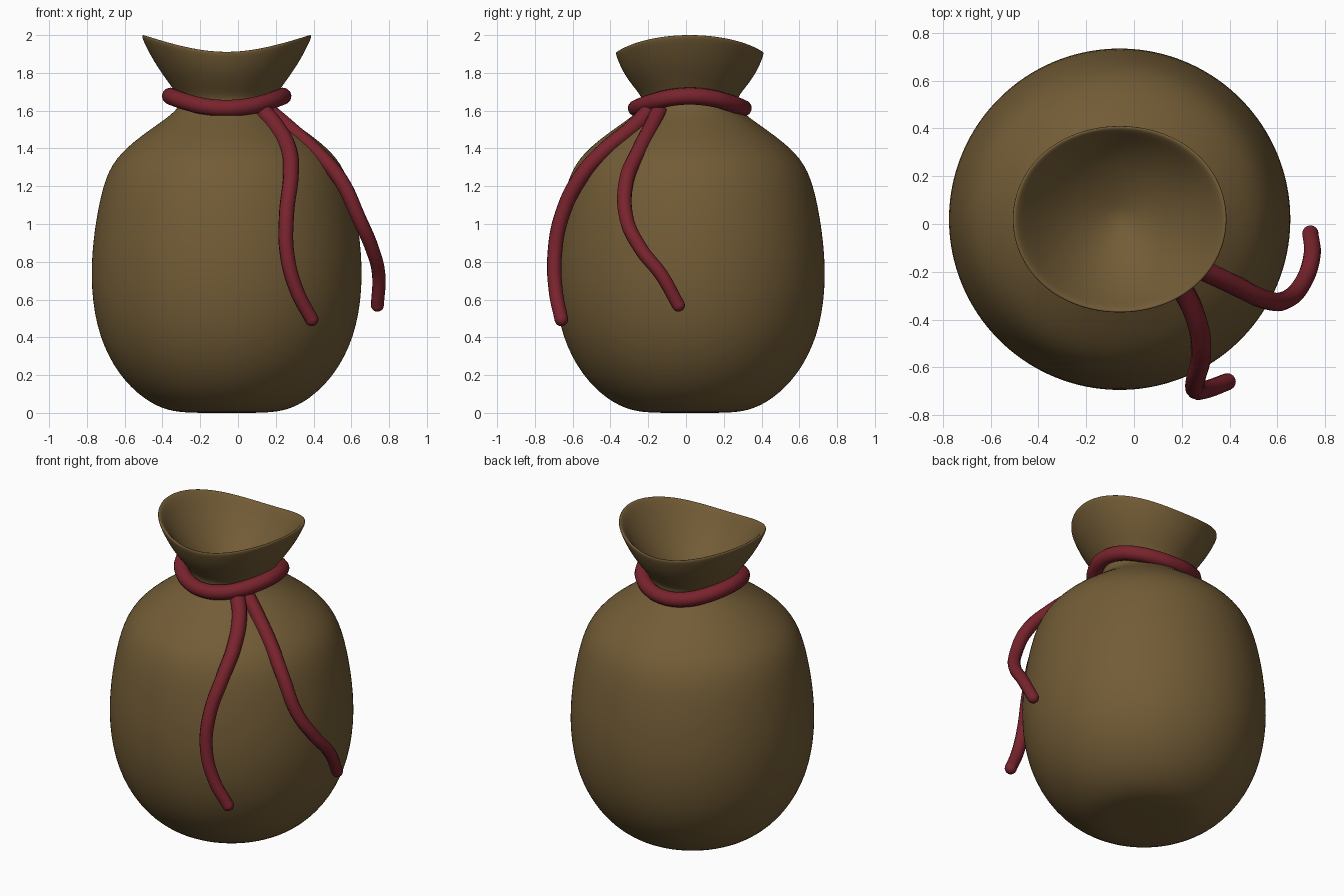
import bpy, bmesh
from math import cos, sin, pi

if "Cube" in bpy.data.objects:
    bpy.data.objects.remove(bpy.data.objects["Cube"])

CX, CY = -0.06, 0.02


def material(name, rgb):
    m = bpy.data.materials.new(name)
    m.diffuse_color = (*rgb, 1)
    m.use_nodes = True
    m.node_tree.nodes["Principled BSDF"].inputs["Base Color"].default_value = m.diffuse_color
    return m


cloth = material("brown_cloth", (0.17, 0.107, 0.037))
cord = material("red_cord", (0.19, 0.017, 0.026))

# Sack: revolved profile (radius, height), outside then down into the funnel mouth
profile = [(0.18, 0.0), (0.31, 0.008), (0.44, 0.07), (0.575, 0.2), (0.68, 0.4),
           (0.723, 0.65), (0.714, 0.9), (0.67, 1.16), (0.615, 1.32), (0.50, 1.435),
           (0.34, 1.545), (0.255, 1.61), (0.245, 1.665), (0.315, 1.75),
           (0.375, 1.84), (0.408, 1.91), (0.424, 1.95), (0.415, 1.96),
           (0.395, 1.945), (0.345, 1.87), (0.25, 1.76), (0.13, 1.67)]
SEG = 40
bm = bmesh.new()
rings = []
for r, z in profile:
    w = min(1, max(0, (z - 1.66) / 0.28))      # wavy rim, fading out at the neck
    ring = []
    for i in range(SEG):
        a = 2 * pi * i / SEG
        c = cos(2 * a)
        rr = r * (1 + 0.07 * w * c)
        ring.append(bm.verts.new((CX + rr * cos(a), CY + rr * sin(a), z + 0.045 * w * c)))
    rings.append(ring)
for lo, hi in zip(rings, rings[1:]):
    for i in range(SEG):
        j = (i + 1) % SEG
        bm.faces.new((lo[i], lo[j], hi[j], hi[i]))
for ring, z in ((rings[0], 0.0), (rings[-1], 1.61)):
    centre = bm.verts.new((CX, CY, z))
    for i in range(SEG):
        bm.faces.new((ring[i], ring[(i + 1) % SEG], centre))
bmesh.ops.recalc_face_normals(bm, faces=bm.faces)
mesh = bpy.data.meshes.new("sack")
bm.to_mesh(mesh)
bm.free()
sack = bpy.data.objects.new("sack", mesh)
bpy.context.collection.objects.link(sack)
mesh.materials.append(cloth)
mesh.polygons.foreach_set("use_smooth", [True] * len(mesh.polygons))
sub = sack.modifiers.new("smooth", 'SUBSURF')
sub.levels = sub.render_levels = 2


def rope(name, points, radius, closed=False):
    """Round cord through points; open cords taper and get rounded tips."""
    cu = bpy.data.curves.new(name, 'CURVE')
    cu.dimensions = '3D'
    cu.bevel_depth = radius
    cu.bevel_resolution = 4
    cu.resolution_u = 8
    cu.use_fill_caps = True
    sp = cu.splines.new('BEZIER')
    sp.bezier_points.add(len(points) - 1)
    sp.use_cyclic_u = closed
    n = len(points) - 1
    for i, (bp, p) in enumerate(zip(sp.bezier_points, points)):
        bp.co = p
        bp.handle_left_type = bp.handle_right_type = 'AUTO'
        bp.radius = 1 if closed else 1 - 0.22 * i / n
    cu.materials.append(cord)
    ob = bpy.data.objects.new(name, cu)
    bpy.context.collection.objects.link(ob)
    bpy.ops.object.select_all(action='DESELECT')
    ob.select_set(True)
    bpy.context.view_layer.objects.active = ob
    bpy.ops.object.convert(target='MESH')
    bpy.ops.object.shade_smooth()
    # rounded tip
    if not closed:
        bpy.ops.mesh.primitive_uv_sphere_add(segments=16, ring_count=10,
                                             radius=radius * 0.78, location=points[-1])
        tip = bpy.context.object
        tip.name = name + "_tip"
        tip.data.materials.append(cord)
        bpy.ops.object.shade_smooth()


# Cord tied round the neck, rising at the sides
tie = [(CX + 0.298 * cos(a), CY + 0.283 * sin(a), 1.645 + 0.032 * cos(2 * a))
       for a in (2 * pi * i / 16 for i in range(16))]
rope("neck_tie", tie, 0.045, True)

# Two loose cord ends hanging over the front right
rope("front_cord_end", [(0.13, -0.19, 1.60), (0.20, -0.27, 1.52), (0.27, -0.43, 1.39),
                        (0.28, -0.55, 1.26), (0.257, -0.655, 1.05), (0.26, -0.695, 0.84),
                        (0.31, -0.69, 0.65), (0.39, -0.66, 0.495)], 0.046)
rope("side_cord_end", [(0.16, -0.14, 1.60), (0.28, -0.19, 1.50), (0.41, -0.25, 1.385),
                       (0.545, -0.315, 1.23), (0.64, -0.315, 1.03), (0.71, -0.24, 0.87),
                       (0.745, -0.13, 0.73), (0.738, -0.04, 0.57)], 0.044)
